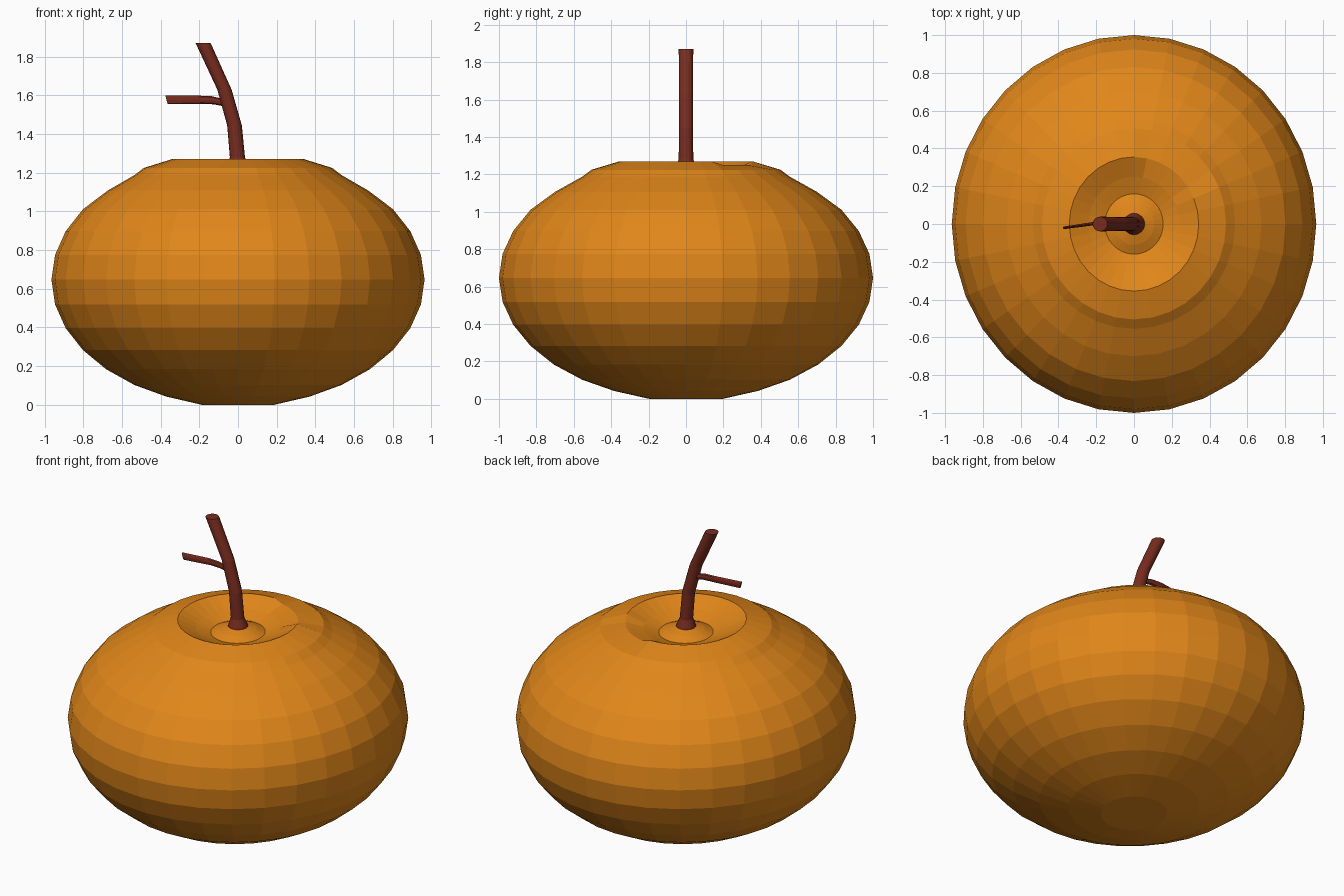
import bpy, bmesh
from math import sin, cos, pi, radians

if "Cube" in bpy.data.objects:
    bpy.data.objects.remove(bpy.data.objects["Cube"])


def material(name, colour):
    m = bpy.data.materials.new(name)
    m.diffuse_color = (*colour, 1)
    m.use_nodes = True
    m.node_tree.nodes["Principled BSDF"].inputs["Base Color"].default_value = m.diffuse_color
    return m


def skin(name, rings, mat, close_top=True):
    """Bridge a list of equal-length point rings and cap both ends."""
    bm = bmesh.new()
    vs = [[bm.verts.new(p) for p in ring] for ring in rings]
    n = len(vs[0])
    for a, b in zip(vs, vs[1:]):
        for i in range(n):
            j = (i + 1) % n
            bm.faces.new((a[i], a[j], b[j], b[i]))
    bm.faces.new(vs[0][::-1])
    bm.faces.new(vs[-1])
    bmesh.ops.recalc_face_normals(bm, faces=bm.faces)
    me = bpy.data.meshes.new(name)
    bm.to_mesh(me)
    bm.free()
    me.materials.append(mat)
    ob = bpy.data.objects.new(name, me)
    bpy.context.collection.objects.link(ob)
    return ob


orange = material("orange_skin", (0.75, 0.24, 0.01))
brown = material("stem_brown", (0.19, 0.025, 0.013))

# Fruit body: squashed 32-sided sphere, dimpled at the top
SEG = 32
profile = [(sin(pi * k / 16), 0.647 - 0.655 * cos(pi * k / 16)) for k in range(1, 13)]
profile[0] = (0.195, 0.0)
profile += [(0.70, 1.107), (0.555, 1.188), (0.505, 1.225), (0.355, 1.27),
            (0.25, 1.222), (0.16, 1.19), (0.11, 1.212), (0.05, 1.23)]
del profile[11]
rings = []
for k, (r, z) in enumerate(profile):
    ring = []
    for i in range(SEG):
        a = 2 * pi * i / SEG
        # shallow dent in the rim at the back right
        dent = 0.02 if z > 1.26 and radians(30) < a < radians(85) else 0
        ring.append((0.965 * r * cos(a), r * sin(a), z - dent))
    rings.append(ring)
skin("fruit_body", rings, orange)

# Stem: level rings following a leaning path, flared at the foot
path = [(0.0, 1.20, 0.062), (0.0, 1.235, 0.056), (-0.003, 1.28, 0.039),
        (-0.018, 1.445, 0.038), (-0.07, 1.63, 0.037), (-0.18, 1.87, 0.039)]
skin("stem", [[(x + r * cos(2 * pi * i / 16), r * sin(2 * pi * i / 16), z)
               for i in range(16)] for x, z, r in path], brown)

# Side twig: thin flattened strip leaving the stem
twig = [(-0.06, 0.005, 1.56, 0.011, 0.02), (-0.13, 0.005, 1.575, 0.010, 0.021),
        (-0.20, 0.004, 1.578, 0.009, 0.021), (-0.37, -0.02, 1.577, 0.007, 0.022)]
skin("side_twig", [[(x + 0.006 * sin(2 * pi * i / 8) * -1, y + w * cos(2 * pi * i / 8),
                     z + h * sin(2 * pi * i / 8)) for i in range(8)]
                   for x, y, z, w, h in twig], brown)
